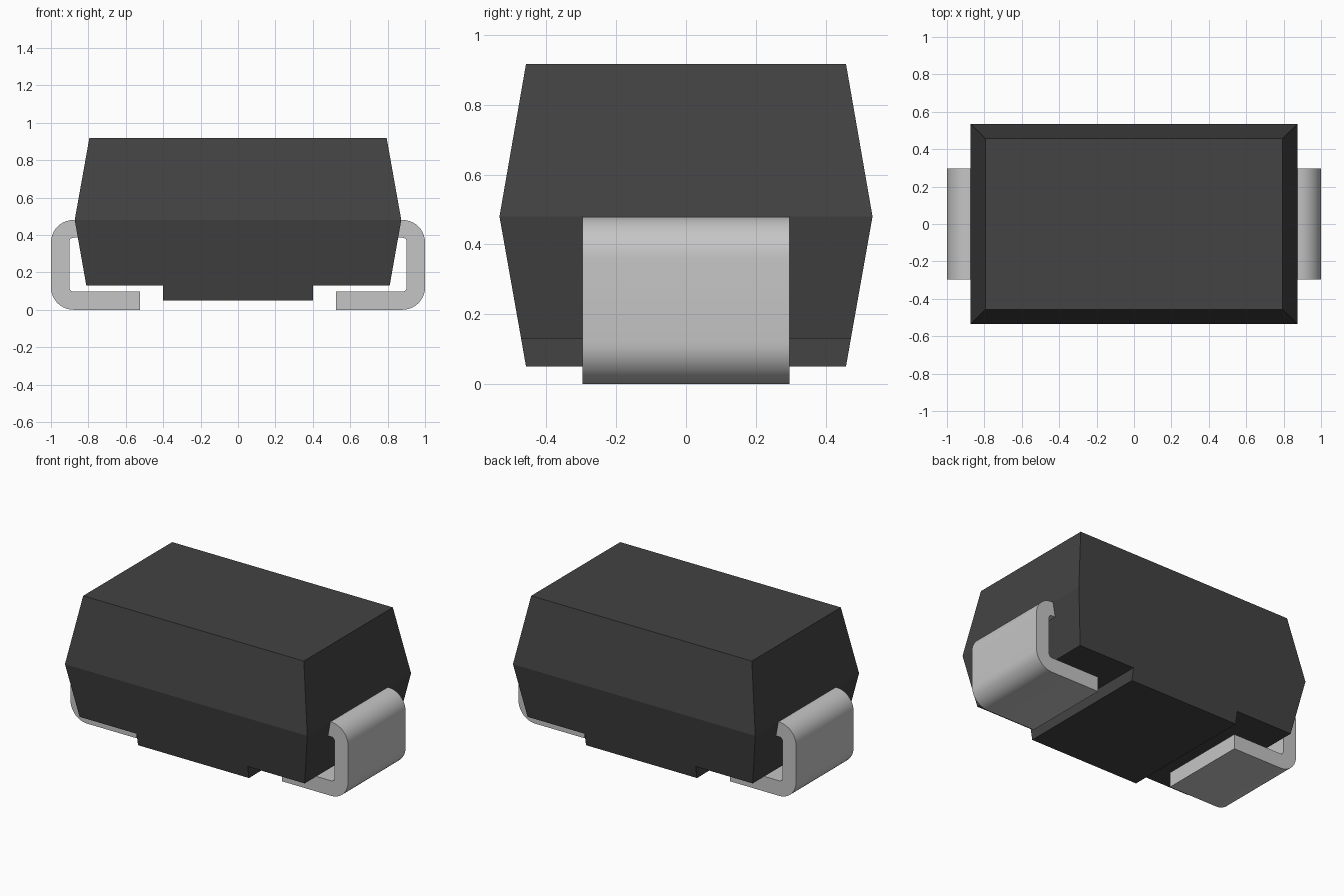
import bpy, bmesh, math
from mathutils import Vector

cube = bpy.data.objects.get("Cube")
if cube:
    bpy.data.objects.remove(cube, do_unlink=True)


def material(name, rgb, roughness):
    m = bpy.data.materials.new(name)
    m.use_nodes = True
    col = (*rgb, 1.0)
    m.diffuse_color = col
    bsdf = m.node_tree.nodes["Principled BSDF"]
    bsdf.inputs["Base Color"].default_value = col
    bsdf.inputs["Roughness"].default_value = roughness
    return m


def finish(bm, name, mat):
    bmesh.ops.recalc_face_normals(bm, faces=bm.faces)
    mesh = bpy.data.meshes.new(name)
    bm.to_mesh(mesh)
    bm.free()
    mesh.materials.append(mat)
    ob = bpy.data.objects.new(name, mesh)
    bpy.context.collection.objects.link(ob)
    return ob


black = material("black plastic", (0.056, 0.056, 0.056), 0.6)
silver = material("silver metal", (0.56, 0.56, 0.56), 0.4)

# Body: rectangles (half x, half y, z) lofted upwards
bm = bmesh.new()
rings = []
for hx, hy, z in [(0.811, 0.472, 0.13), (0.873, 0.534, 0.48), (0.795, 0.458, 0.917)]:
    rings.append([bm.verts.new((sx * hx, sy * hy, z))
                  for sx, sy in ((-1, -1), (1, -1), (1, 1), (-1, 1))])
for low, high in zip(rings, rings[1:]):
    for i in range(4):
        j = (i + 1) % 4
        bm.faces.new((low[i], low[j], high[j], high[i]))
bm.faces.new(rings[0][::-1])
bm.faces.new(rings[-1])

# Pedestal: split the underside and pull its middle strip down
for x in (-0.4, 0.4):
    under = [f for f in bm.faces if all(v.co.z < 0.14 for v in f.verts)]
    geom = set(under)
    for f in under:
        geom.update(f.edges)
        geom.update(f.verts)
    bmesh.ops.bisect_plane(bm, geom=list(geom), plane_co=(x, 0, 0), plane_no=(1, 0, 0))
middle = [f for f in bm.faces if all(v.co.z < 0.14 and abs(v.co.x) < 0.41 for v in f.verts)]
out = bmesh.ops.extrude_face_region(bm, geom=middle)
for v in out["geom"]:
    if isinstance(v, bmesh.types.BMVert):
        v.co.z = 0.05
        v.co.y = math.copysign(0.458, v.co.y)
finish(bm, "body", black)


def rounded(corners, steps=10):
    """Outline of (x, z, radius) right-angle corners, rounded where radius > 0."""
    pts = []
    for i, (x, z, r) in enumerate(corners):
        p = Vector((x, z))
        if r == 0:
            pts.append(p)
            continue
        a = (Vector(corners[i - 1][:2]) - p).normalized() * r
        b = (Vector(corners[(i + 1) % len(corners)][:2]) - p).normalized() * r
        for k in range(steps + 1):
            t = math.pi / 2 * k / steps
            pts.append(p + a * (1 - math.sin(t)) + b * (1 - math.cos(t)))
    return pts


# Leads: bent strip running from inside the body, down and under
outline = rounded([(0.525, 0, 0), (1, 0, 0.12), (1, 0.48, 0.12), (0.82, 0.48, 0),
                   (0.82, 0.385, 0), (0.902, 0.385, 0.022),
                   (0.902, 0.098, 0.022), (0.525, 0.098, 0)])
for name, side in (("left_lead", 1), ("right_lead", -1)):
    bm = bmesh.new()
    face = bm.faces.new([bm.verts.new((side * p.x, -0.296, p.y)) for p in outline])
    out = bmesh.ops.extrude_face_region(bm, geom=[face], use_keep_orig=True)
    moved = [v for v in out["geom"] if isinstance(v, bmesh.types.BMVert)]
    bmesh.ops.translate(bm, verts=moved, vec=(0, 0.592, 0))
    lead = finish(bm, name, silver)
    bpy.ops.object.select_all(action='DESELECT')
    lead.select_set(True)
    bpy.context.view_layer.objects.active = lead
    bpy.ops.object.shade_smooth_by_angle(angle=math.radians(30))
